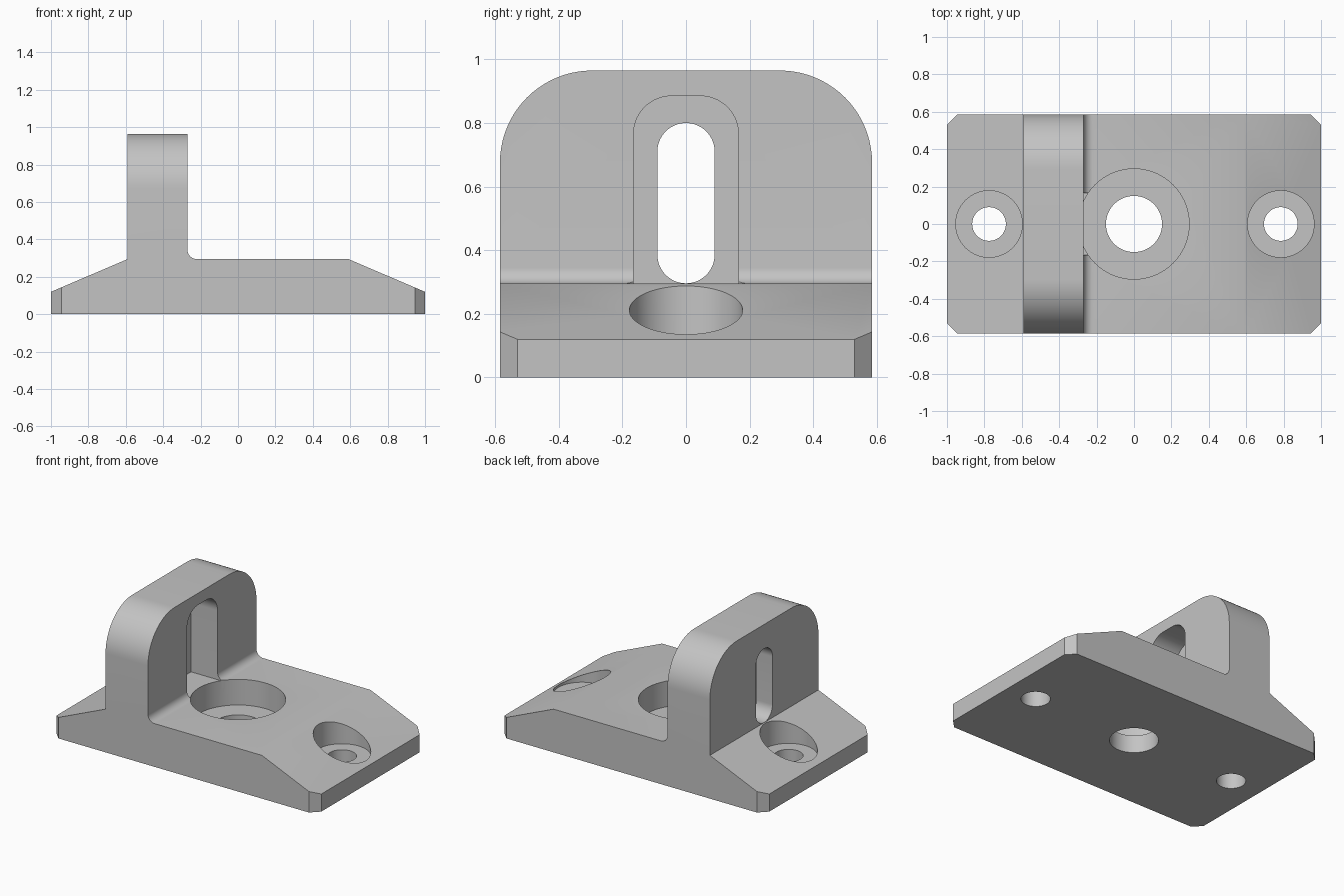
import bpy, bmesh
from math import sin, cos, radians
from mathutils import Vector

cube = bpy.data.objects.get("Cube")
if cube:
    bpy.data.objects.remove(cube, do_unlink=True)

grey = bpy.data.materials.new("light_grey")
grey.use_nodes = True
grey.diffuse_color = (0.55, 0.55, 0.55, 1)
grey.node_tree.nodes["Principled BSDF"].inputs["Base Color"].default_value = (0.55, 0.55, 0.55, 1)


def arc(cx, cy, r, start, end, steps=20):
    angles = [radians(start + (end - start) * i / steps) for i in range(steps + 1)]
    return [(cx + r * cos(a), cy + r * sin(a)) for a in angles]


def prism(name, outline, axis, lo, hi):
    """Extrude a flat outline along x, y or z between lo and hi."""
    place = {"x": lambda p, d: Vector((d, p[0], p[1])),
             "y": lambda p, d: Vector((p[0], d, p[1])),
             "z": lambda p, d: Vector((p[0], p[1], d))}[axis]
    bm = bmesh.new()
    base = bm.faces.new([bm.verts.new(place(p, lo)) for p in outline])
    ext = bmesh.ops.extrude_face_region(bm, geom=[base])
    verts = [v for v in ext["geom"] if isinstance(v, bmesh.types.BMVert)]
    bmesh.ops.translate(bm, verts=verts, vec=place((0, 0), hi - lo))
    bmesh.ops.recalc_face_normals(bm, faces=bm.faces)
    mesh = bpy.data.meshes.new(name)
    bm.to_mesh(mesh)
    bm.free()
    mesh.materials.append(grey)
    obj = bpy.data.objects.new(name, mesh)
    bpy.context.scene.collection.objects.link(obj)
    return obj


def combine(target, cutter, operation="DIFFERENCE"):
    """Apply a boolean and remove the cutter."""
    mod = target.modifiers.new("cut", "BOOLEAN")
    mod.operation, mod.object, mod.solver = operation, cutter, "EXACT"
    bpy.context.view_layer.update()
    graph = bpy.context.evaluated_depsgraph_get()
    mesh = bpy.data.meshes.new_from_object(target.evaluated_get(graph))
    target.modifiers.clear()
    target.data = mesh
    bpy.data.objects.remove(cutter, do_unlink=True)


def hole(x, r, lo, hi):
    combine(bracket, prism("hole_cutter", arc(x, 0, r, 0, 360, 72)[:-1], "z", lo, hi))


TOP, EDGE, HALF, HEIGHT = 0.295, 0.12, 0.585, 0.965

# Side profile: sloped base, upright and fillet
profile = [(-1, 0), (1, 0), (1, EDGE), (0.59, TOP)]
profile += arc(-0.22, TOP + 0.05, 0.05, 270, 180, 12)
profile += [(-0.27, 1.1), (-0.59, 1.1), (-0.59, TOP), (-1, EDGE)]
bracket = prism("bracket", profile, "y", -0.7, 0.7)

# Rounded shoulders of the upright
R = 0.29
shoulders = [(-HALF, -0.2), (HALF, -0.2)]
shoulders += arc(HALF - R, HEIGHT - R, R, 0, 90) + arc(R - HALF, HEIGHT - R, R, 90, 180)
combine(bracket, prism("shoulder_cutter", shoulders, "x", -1.2, 1.2), "INTERSECT")

# Chamfered corners of the base
C = 1.53
diamond = [(C, 0), (0, C), (-C, 0), (0, -C)]
combine(bracket, prism("corner_cutter", diamond, "z", -0.3, 1.3), "INTERSECT")

# Round-topped pocket in the upright, with a slot through its back wall
W, R = 0.165, 0.12
pocket = [(-W, TOP), (W, TOP)] + arc(W - R, 0.885 - R, R, 0, 90) + arc(R - W, 0.885 - R, R, 90, 180)
combine(bracket, prism("pocket_cutter", pocket, "x", -0.47, -0.2))
slot = arc(0, 0.71, 0.09, 0, 180, 32) + arc(0, 0.386, 0.09, 180, 360, 32)
combine(bracket, prism("slot_cutter", slot, "x", -0.8, -0.4))

# Counterbored holes
for x, bore, through in ((0, 0.295, 0.15), (-0.775, 0.178, 0.09), (0.785, 0.178, 0.09)):
    hole(x, bore, EDGE, 0.4)
    hole(x, through, -0.1, 0.2)

bpy.ops.object.select_all(action="DESELECT")
bracket.select_set(True)
bpy.context.view_layer.objects.active = bracket
bpy.ops.object.shade_smooth_by_angle(angle=radians(25))
